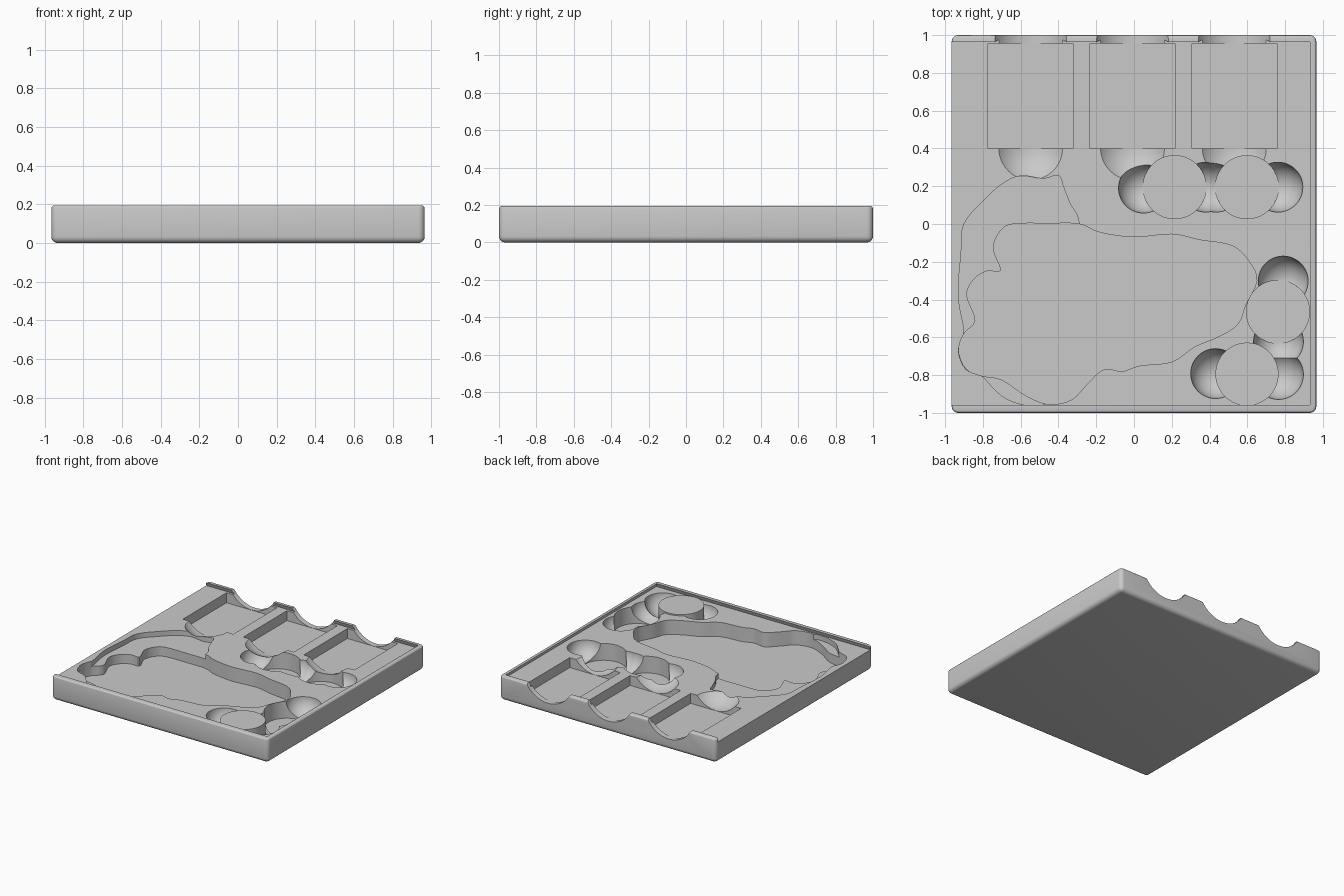
import bpy, bmesh
from mathutils import Vector, Matrix

if "Cube" in bpy.data.objects:
    bpy.data.objects.remove(bpy.data.objects["Cube"], do_unlink=True)

TOP, DECK = 0.195, 0.165
CUT_TOP = DECK + 0.01   # recess cutters end inside the lid slot

grey = bpy.data.materials.new("matte grey")
grey.use_nodes = True
grey.diffuse_color = (0.59, 0.59, 0.59, 1)
grey.node_tree.nodes["Principled BSDF"].inputs["Base Color"].default_value = (0.59, 0.59, 0.59, 1)


def make(name, bm):
    bmesh.ops.recalc_face_normals(bm, faces=bm.faces)
    mesh = bpy.data.meshes.new(name)
    bm.to_mesh(mesh)
    bm.free()
    mesh.materials.append(grey)
    obj = bpy.data.objects.new(name, mesh)
    bpy.context.collection.objects.link(obj)
    return obj


def box(x0, x1, y0, y1, z0, z1):
    bm = bmesh.new()
    bmesh.ops.create_cube(bm, size=1)
    for v in bm.verts:
        v.co = ((x0 + x1) / 2 + v.co.x * (x1 - x0),
                (y0 + y1) / 2 + v.co.y * (y1 - y0),
                (z0 + z1) / 2 + v.co.z * (z1 - z0))
    return bm


def smooth_loop(points, steps=4):
    """Closed Catmull-Rom curve through the points."""
    pts = [Vector(p) for p in points]
    n, out = len(pts), []
    for i in range(n):
        a, b, c, d = (pts[(i + k) % n] for k in (-1, 0, 1, 2))
        for s in range(steps):
            t = s / steps
            out.append(0.5 * (2 * b + (c - a) * t + (2 * a - 5 * b + 4 * c - d) * t ** 2
                              + (3 * b - a - 3 * c + d) * t ** 3))
    return out


def prism(name, outline, z0):
    bm = bmesh.new()
    face = bm.faces.new([bm.verts.new((p[0], p[1], z0)) for p in outline])
    res = bmesh.ops.extrude_face_region(bm, geom=[face])
    for v in res["geom"]:
        if isinstance(v, bmesh.types.BMVert):
            v.co.z = CUT_TOP
    return make(name, bm)


def cylinder(name, x, y, r, z0):
    bm = bmesh.new()
    bmesh.ops.create_cone(bm, cap_ends=True, segments=64, radius1=r, radius2=r, depth=CUT_TOP - z0,
                          matrix=Matrix.Translation((x, y, (z0 + CUT_TOP) / 2))
                          @ Matrix.Rotation(0.03, 4, "Z"))
    return make(name, bm)


def sphere(name, x, y, z, r):
    bm = bmesh.new()
    bmesh.ops.create_uvsphere(bm, u_segments=48, v_segments=32, radius=r,
                              matrix=Matrix.Translation((x, y, z)))
    return make(name, bm)


def capsule(name, x, y, z, r, length):
    """Round-nosed bar running towards the back."""
    bm = bmesh.new()
    bmesh.ops.create_uvsphere(bm, u_segments=64, v_segments=32, radius=r,
                              matrix=Matrix.Rotation(1.5707963, 4, "X"))
    for v in bm.verts:
        if v.co.y > 0.001:
            v.co.y += length
    bmesh.ops.translate(bm, verts=bm.verts, vec=(x, y, z))
    return make(name, bm)


# Tray block with rounded outer edges
bm = box(-0.965, 0.965, -1, 1, 0, TOP)
edges = [e for e in bm.edges if min(v.co.z for v in e.verts) < 0.01]
bmesh.ops.bevel(bm, geom=edges, offset=0.033, segments=5, profile=0.5, affect="EDGES")
rim = [e for e in bm.edges if min(v.co.z for v in e.verts) > TOP - 0.001]
bmesh.ops.bevel(bm, geom=rim, offset=0.016, segments=3, profile=0.5, affect="EDGES")
tray = make("tray", bm)

cutters = []

# Lid slot with undercut sides, open on one side
bm = box(-1.2, 0.928, -0.955, 0.96, DECK, TOP + 0.01)
for v in bm.verts:
    if v.co.z < TOP:
        v.co.y += 0.015 if v.co.y > 0 else -0.015
        v.co.x += 0.015 if v.co.x > 0 else 0
cutters.append(make("lid_slot", bm))

# Card pockets with finger scoops through the back wall
for x in (-0.547, -0.008, 0.531):
    cutters.append(make("card_pocket", box(x - 0.225, x + 0.225, 0.4, 0.956, 0.085, CUT_TOP)))
    cutters.append(capsule("finger_scoop", x, 0.402, 0.307, 0.221, 1))

# Token wells and the round finger hollows beside them
for x, y in ((0.05, 0.19), (0.38, 0.195), (0.435, 0.195), (0.762, 0.195),
             (0.79, -0.302), (0.765, -0.622), (0.765, -0.797), (0.432, -0.792)):
    cutters.append(sphere("finger_hollow", x, y, DECK + 0.002, 0.132))
for x, y in ((0.215, 0.195), (0.598, 0.195), (0.762, -0.465), (0.598, -0.795)):
    cutters.append(cylinder("token_well", x, y, 0.167, 0.03))

# Shallow figure recess
shallow = [(-0.9, 0), (-0.8, 0.12), (-0.7, 0.21), (-0.6, 0.255), (-0.48, 0.24), (-0.4, 0.258),
           (-0.375, 0.2), (-0.34, 0.11), (-0.29, 0), (-0.3, -0.3), (-0.36, -0.8), (-0.46, -0.945),
           (-0.57, -0.96), (-0.7, -0.91), (-0.81, -0.8), (-0.89, -0.77), (-0.93, -0.67),
           (-0.9, -0.57), (-0.93, -0.38), (-0.915, -0.15)]
cutters.append(prism("shallow_recess", smooth_loop(shallow), 0.125))

# Deep figure recess
deep = [(-0.64, 0), (-0.45, 0.003), (-0.29, 0), (-0.18, -0.045), (0, -0.07), (0.2, -0.054),
        (0.35, -0.085), (0.52, -0.115), (0.61, -0.2), (0.65, -0.3), (0.59, -0.43), (0.55, -0.53),
        (0.45, -0.595), (0.32, -0.65), (0.2, -0.73), (0.03, -0.75), (-0.06, -0.78),
        (-0.16, -0.77), (-0.25, -0.85), (-0.33, -0.93), (-0.45, -0.955), (-0.57, -0.91),
        (-0.7, -0.825), (-0.81, -0.803), (-0.89, -0.765), (-0.928, -0.67), (-0.9, -0.58),
        (-0.84, -0.51), (-0.885, -0.38), (-0.85, -0.295), (-0.78, -0.25), (-0.705, -0.245),
        (-0.745, -0.13), (-0.71, -0.04)]
cutters.append(prism("deep_recess", smooth_loop(deep), 0.05))

# Carve everything out of the tray
bpy.context.view_layer.objects.active = tray
for cut in cutters:
    cut.hide_render = True
    mod = tray.modifiers.new(cut.name, "BOOLEAN")
    mod.operation, mod.solver, mod.object = "DIFFERENCE", "EXACT", cut
    bpy.ops.object.modifier_apply(modifier=mod.name)
    bpy.data.objects.remove(cut, do_unlink=True)

bpy.ops.object.select_all(action="DESELECT")
tray.select_set(True)
bpy.ops.object.shade_smooth_by_angle(angle=0.5)
